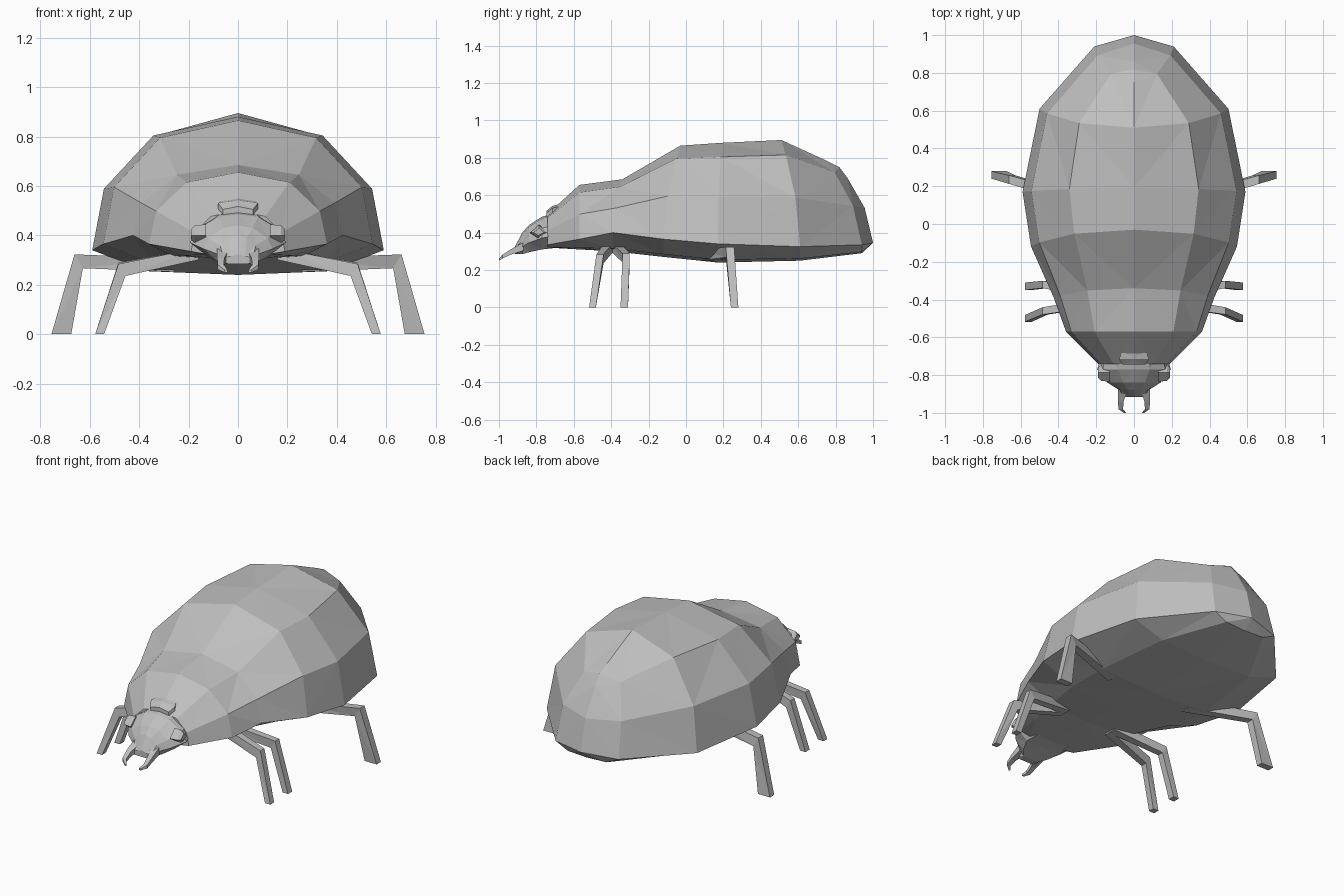
import bpy, bmesh
from mathutils import Vector

if "Cube" in bpy.data.objects:
    bpy.data.objects.remove(bpy.data.objects["Cube"], do_unlink=True)

GREY = (0.52, 0.52, 0.52, 1)
shell = bpy.data.materials.new("shell_grey")
shell.use_nodes = True
shell.diffuse_color = GREY
shell.node_tree.nodes["Principled BSDF"].inputs["Base Color"].default_value = GREY


def loft(name, rings, mirror=False):
    """Skin closed rings of points, cap both ends, optionally mirror across x."""
    bm = bmesh.new()
    rows = [[bm.verts.new(p) for p in ring] for ring in rings]
    n = len(rows[0])
    for k, (a, b) in enumerate(zip(rows, rows[1:])):
        for i in range(n):
            j = (i + 1) % n
            bm.faces.new((a[i], a[j], b[j], b[i]))
    bm.faces.new(rows[0])
    bm.faces.new(rows[-1][::-1])
    bmesh.ops.remove_doubles(bm, verts=bm.verts, dist=0.0005)
    bmesh.ops.triangulate(bm, faces=bm.faces, quad_method='SHORT_EDGE')
    if mirror:
        geo = bm.verts[:] + bm.edges[:] + bm.faces[:]
        bmesh.ops.mirror(bm, geom=geo, axis='X', merge_dist=-1)
    bmesh.ops.recalc_face_normals(bm, faces=bm.faces)
    me = bpy.data.meshes.new(name)
    bm.to_mesh(me)
    bm.free()
    me.materials.append(shell)
    ob = bpy.data.objects.new(name, me)
    bpy.context.collection.objects.link(ob)
    return ob


def sym_ring(half):
    """Close a half section, listed from bottom centre to top centre."""
    return half + [(-x, y, z) for x, y, z in half[-2:0:-1]]


# Body: rim y, half width, rim z, top z, belly z, backward lean of the dome
stations = [
    (-0.74, 0.190, 0.335, 0.50, 0.32, 0.00),
    (-0.57, 0.360, 0.365, 0.655, 0.31, 0.00),
    (-0.39, 0.425, 0.400, 0.685, 0.30, -0.05),
    (-0.12, 0.545, 0.365, 0.865, 0.27, -0.09),
    (0.17, 0.590, 0.340, 0.880, 0.24, -0.02),
    (0.61, 0.500, 0.325, 0.895, 0.25, 0.10),
    (0.94, 0.210, 0.335, 0.785, 0.29, 0.19),
    (1.00, 0.000, 0.345, 0.750, 0.345, 0.18),
]
# Section: width fraction, height fraction above rim (negative is below)
section = [(0, -1), (0.62, -0.85), (1, 0), (0.92, 0.46), (0.58, 0.86), (0, 1)]


def body_ring(y, w, rim, top, belly, lean):
    half = []
    for u, f in section:
        z = rim + f * ((top - rim) if f > 0 else (rim - belly))
        half.append((u * w, y - lean * max(f, 0) ** 1.8, z))
    return sym_ring(half)


loft("body", [body_ring(*s) for s in stations])

# Head: y, half width, bottom z, top z
head = [(-0.68, 0.17, 0.32, 0.51), (-0.77, 0.195, 0.31, 0.485),
        (-0.84, 0.14, 0.295, 0.44), (-0.875, 0.085, 0.285, 0.40),
        (-0.915, 0.07, 0.285, 0.325)]
loft("head", [sym_ring([(0, y, b), (0.6 * w, y, b), (w, y, b + 0.35 * (t - b)),
                        (0.85 * w, y, b + 0.65 * (t - b)),
                        (0.42 * w, y, t - 0.01), (0, y, t)])
              for y, w, b, t in head])

# Crest plate on the crown
loft("crest", [[(-w, y, z - 0.06), (w, y, z - 0.06), (w, y, z), (0, y, z + 0.012), (-w, y, z)]
               for y, w, z in ((-0.66, 0.055, 0.545), (-0.715, 0.08, 0.53), (-0.745, 0.06, 0.505))])

# Eyes: flattened facets on the head sides
loft("eyes", [[(x, -0.80 - s, 0.40), (x, -0.79, 0.40 - s), (x, -0.775 + s, 0.40),
               (x, -0.785, 0.41 + s)] for x, s in ((0.13, 0.035), (0.175, 0.03), (0.19, 0.015))],
     mirror=True)

# Mandibles: short curved pincers
loft("mandibles", [[(x - w, y, z - h), (x + w, y, z - h), (x + w, y, z + h), (x - w, y, z + h)]
                   for x, y, z, w, h in ((0.06, -0.87, 0.325, 0.025, 0.022),
                                         (0.07, -0.94, 0.295, 0.015, 0.014),
                                         (0.07, -0.98, 0.272, 0.012, 0.010),
                                         (0.048, -1.00, 0.255, 0.006, 0.005))],
     mirror=True)


def leg_pair(name, root, knee, foot, thick, foot_x, foot_y):
    """Thigh and shin as one bent bar: upright root, mitred knee, flat foot."""
    r, k, f = Vector(root), Vector(knee), Vector(foot)

    def ring(c, out, side):
        return [c + out + side, c + out - side, c - out - side, c - out + side]

    t = thick
    loft(name, [ring(r, Vector((0, 0, t)), Vector((0, t, 0))),
                ring(k, Vector((0.6 * t, 0, t)), Vector((0, 0.8 * t, 0))),
                ring(f, Vector((foot_x, 0, 0)), Vector((0, foot_y, 0)))], mirror=True)


leg_pair("front_legs", (0.16, -0.41, 0.325), (0.47, -0.46, 0.26), (0.56, -0.50, 0), 0.024, 0.018, 0.018)
leg_pair("middle_legs", (0.16, -0.38, 0.325), (0.47, -0.32, 0.265), (0.56, -0.33, 0), 0.024, 0.018, 0.020)
leg_pair("rear_legs", (0.26, 0.12, 0.28), (0.645, 0.235, 0.295), (0.715, 0.26, 0), 0.028, 0.040, 0.020)
